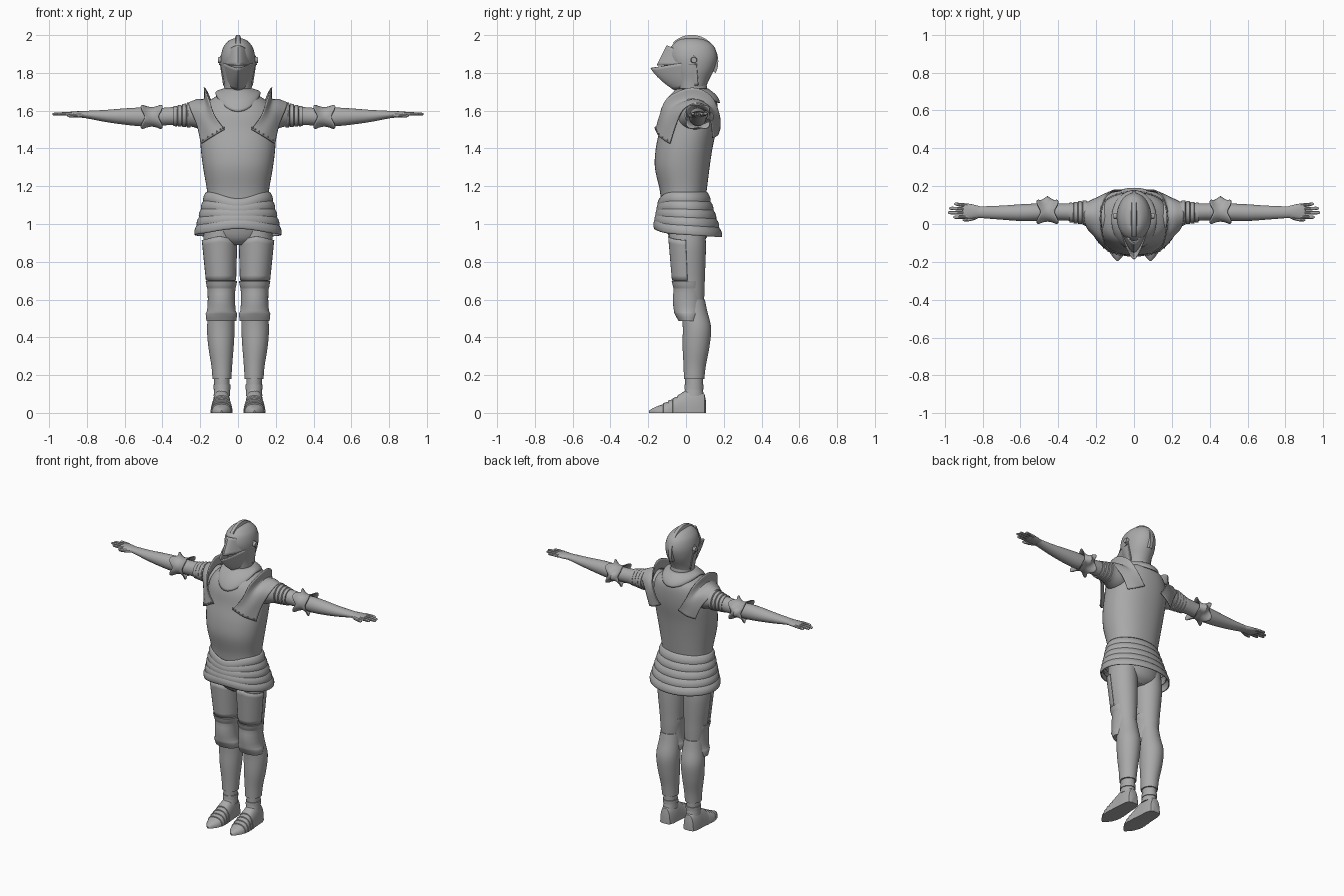
import bpy, bmesh, math
from math import sin, cos, pi

steel = bpy.data.materials.new("steel grey")
steel.diffuse_color = (0.4, 0.4, 0.4, 1)


def finish(name, bm, mirror=False, thick=0, subsurf=0, angle=35):
    bmesh.ops.recalc_face_normals(bm, faces=bm.faces)
    me = bpy.data.meshes.new(name)
    bm.to_mesh(me)
    bm.free()
    me.shade_smooth()
    me.set_sharp_from_angle(angle=math.radians(angle))
    me.materials.append(steel)
    ob = bpy.data.objects.new(name, me)
    bpy.context.collection.objects.link(ob)
    if subsurf:
        ob.modifiers.new("Subdivide", 'SUBSURF').levels = subsurf
        ob.modifiers["Subdivide"].render_levels = subsurf
    if thick:
        m = ob.modifiers.new("Thickness", 'SOLIDIFY')
        m.thickness, m.offset = thick, 0
    if mirror:
        m = ob.modifiers.new("Mirror", 'MIRROR')
        m.use_clip = False
        m.use_mirror_merge = False
    return ob


def sheet(name, f, nu, nv, wrap=False, cap=False, **kw):
    """Grid surface from f(u, v); wrap closes it around u."""
    bm = bmesh.new()
    cols = nu if wrap else nu + 1
    g = [[bm.verts.new(f(i / nu, j / nv)) for i in range(cols)] for j in range(nv + 1)]
    for j in range(nv):
        for i in range(nu):
            k = (i + 1) % cols
            bm.faces.new((g[j][i], g[j][k], g[j + 1][k], g[j + 1][i]))
    if cap:
        bm.faces.new(g[0])
        bm.faces.new(g[-1])
    return finish(name, bm, **kw)


def spline(pts, s):
    """Catmull-Rom through tuples, s in 0..1."""
    n = len(pts) - 1
    i = min(int(s * n), n - 1)
    t = s * n - i
    p = [pts[max(0, min(n, i + k))] for k in (-1, 0, 1, 2)]
    return [0.5 * (2 * b + (c - a) * t + (2 * a - 5 * b + 4 * c - d) * t * t
                   + (3 * b - a - 3 * c + d) * t ** 3) for a, b, c, d in zip(*p)]


def loft(name, rings, axis='z', steps=4, n=36, power=1.0, **kw):
    """Rings (t, centre a, centre b, radius a, radius b) along an axis."""
    def f(u, v):
        t, a, b, ra, rb = spline(rings, v) if steps > 1 else rings[round(v * (len(rings) - 1))]
        c, s = cos(2 * pi * u), sin(2 * pi * u)
        a += ra * math.copysign(abs(c) ** power, c)
        b += rb * math.copysign(abs(s) ** power, s)
        return (a, b, t) if axis == 'z' else (t, a, b)
    return sheet(name, f, n, steps * (len(rings) - 1), wrap=True, cap=True, **kw)


# Torso: breastplate and backplate
loft("breastplate", [(1.13, 0, -.015, .162, .118), (1.19, 0, -.015, .166, .126),
     (1.30, 0, -.02, .185, .145), (1.40, 0, -.01, .197, .15), (1.50, 0, .01, .2, .15),
     (1.58, 0, .02, .195, .148), (1.64, 0, .03, .165, .135), (1.68, 0, .035, .11, .11),
     (1.70, 0, .035, .08, .09)], n=48, power=.9)
loft("hips", [(.89, 0, .01, .07, .06), (.93, 0, .01, .15, .1), (1.03, 0, .005, .17, .12),
     (1.15, 0, -.01, .16, .115)])


# Gorget: neck collar with a drooping front plate
def gorget(u, v):
    c, s = cos(2 * pi * u), sin(2 * pi * u)
    front, back = max(0, -s) ** 1.5, max(0, s) ** 1.5
    z0 = 1.69 - .095 * front - .05 * back
    out = .015 * 4 * v * (1 - v)
    r = lambda a, b: a + (b - a) * v + out
    cy = .022 + .013 * v
    return (r(.115, .072) * c, cy + r(.154, .078) * s, z0 + (1.715 - z0) * v)
sheet("gorget", gorget, 48, 8, wrap=True, thick=.007)
loft("neck", [(1.68, 0, .035, .075, .08), (1.72, 0, .035, .071, .077), (1.76, 0, .03, .07, .075)])

# Fauld: five overlapping skirt lames
for i in range(5):
    def lame(u, v, i=i):
        c, s = cos(2 * pi * u), sin(2 * pi * u)
        k = i + v * 1.15
        bulge = .007 * sin(pi * v)
        z = 1.168 - .043 * i - .054 * v
        z -= (.035 - .014 * i) * max(0, -s) ** 5 + .012 * s * i / 4
        return ((.167 + .0115 * k + bulge) * c,
                -.015 + .005 * k + (.124 + .0102 * k + bulge) * s, z)
    sheet("fauld_lame", lame, 48, 6, wrap=True, thick=.006)

# Helmet skull with comb and visor pivots
loft("helmet_skull", [(1.71, 0, .03, .072, .07), (1.76, 0, .035, .076, .085),
     (1.82, 0, .04, .088, .11), (1.88, 0, .038, .091, .127), (1.93, 0, .036, .08, .118),
     (1.96, 0, .034, .06, .094), (1.978, 0, .03, .036, .06), (1.984, 0, .03, .005, .01)])


def comb(u, v):
    a = math.radians(-25 + 160 * v)
    r = (.105 if abs(u - .5) > .3 else .141)
    x = (u - .5) * .042
    return (x, .03 + r * cos(a), 1.86 + r * sin(a))
sheet("helmet_comb", comb, 4, 24)


def wedge(t, side_y, tip_y, rx, side_z, tip_z, p=1.5):
    """Pointed half ring, t in -1..1, tip at the front."""
    s = sin(t * pi / 2)
    k = 1 - abs(s) ** p
    return (rx * s, side_y + (tip_y - side_y) * k, side_z + (tip_z - side_z) * k)


sheet("visor", lambda u, v: wedge(u * 2 - 1, .05, -.152 + .052 * v, .097 - .004 * v,
      1.842 + .045 * v, 1.84 + .105 * v), 32, 6, thick=.006)
sheet("bevor", lambda u, v: wedge(u * 2 - 1, .055 + .01 * v, -.185 + .125 * v - .055 * v * (1 - v),
      .096 - .02 * v, 1.865 - .13 * v, 1.826 - .116 * v), 32, 8, thick=.006)
bm = bmesh.new()
bmesh.ops.create_cone(bm, cap_ends=True, segments=20, radius1=.018, radius2=.014, depth=.02)
for v in bm.verts:
    v.co = (v.co.z + .097, v.co.x + .042, v.co.y + 1.868)
finish("visor_pivot", bm, mirror=True)

# Pauldron: shoulder plate draped from chest to back, with raised inner flange
inner = [(.07, -.158, 1.50), (.125, -.138, 1.575), (.158, -.095, 1.67), (.178, .03, 1.722),
         (.155, .13, 1.68), (.115, .175, 1.58), (.065, .178, 1.50)]
base = [(.09, -.156, 1.49), (.148, -.118, 1.56), (.168, -.07, 1.625), (.178, .035, 1.662),
        (.165, .12, 1.63), (.135, .166, 1.57), (.085, .174, 1.49)]
middle = [(.14, -.138, 1.46), (.185, -.092, 1.545), (.21, -.04, 1.62), (.215, .045, 1.658),
          (.205, .115, 1.625), (.17, .15, 1.555), (.125, .166, 1.47)]
outer = [(.195, -.085, 1.425), (.215, -.055, 1.52), (.25, -.015, 1.605), (.262, .05, 1.64),
         (.25, .105, 1.61), (.205, .133, 1.54), (.17, .142, 1.455)]
rows = [inner, base, middle, outer]
sheet("pauldron", lambda u, v: spline([spline(r, u) for r in rows], v), 30, 12,
      mirror=True, thick=.007)
bm = bmesh.new()
for k in range(7):
    bmesh.ops.create_icosphere(bm, subdivisions=1, radius=.005)
    p = spline([r[0] for r in rows], .08 + k * .14)
    for v in list(bm.verts)[-12 if k == 0 else -len(bm.verts) // (k + 1):]:
        v.co = (v.co.x + p[0], v.co.y + p[1] - .004, v.co.z + p[2] + .013)
finish("pauldron_rivets", bm, mirror=True)

# Arm: shoulder ball, stepped lames, sleeve and forearm
loft("shoulder", [(.12, .035, 1.575, .08, .07), (.18, .04, 1.575, .085, .077),
     (.24, .05, 1.58, .07, .066), (.27, .058, 1.578, .06, .06)], 'x', mirror=True)
lames = []
for k in range(4):
    x, r = .25 + .024 * k, .064 - .004 * k
    lames += [(x, .06, 1.577 - .002 * k, r - .005, r - .004), (x + .001, .06, 1.577 - .002 * k, r, r + .002),
              (x + .02, .06, 1.577 - .002 * k, r + .001, r + .001)]
loft("arm_lames", lames, 'x', steps=1, mirror=True)
loft("upper_arm", [(.32, .062, 1.572, .048, .05), (.37, .064, 1.57, .045, .047),
     (.46, .064, 1.566, .045, .046), (.52, .062, 1.567, .046, .049), (.6, .06, 1.569, .044, .043),
     (.7, .06, 1.572, .037, .032), (.8, .062, 1.579, .031, .02), (.83, .063, 1.58, .029, .017)],
     'x', mirror=True)


# Elbow cop flaring into lobes at both ends, with a pointed back
def cop(u, v):
    t = 2 * v - 1
    a = 2 * pi * u
    lobe = .5 - .5 * cos(4 * a)
    point = max(0, cos(a)) ** 8 * (1 - abs(t))
    r = .049 + .008 * abs(t) ** 1.5 + .02 * t * t * lobe + .033 * point
    return (.457 + t * (.037 + .02 * lobe), .064 + r * cos(a), 1.567 + r * sin(a))
sheet("elbow_cop", cop, 48, 12, wrap=True, mirror=True, thick=.005)

# Hand: palm, fingers and thumb
loft("palm", [(.81, .063, 1.58, .029, .017), (.85, .066, 1.581, .037, .016),
     (.89, .068, 1.582, .041, .012), (.905, .069, 1.582, .038, .009)], 'x', n=24, mirror=True)
for y0, y1, x1 in ((.038, .036, .955), (.058, .06, .982), (.078, .083, .976), (.098, .106, .95)):
    loft("finger", [(.88, y0, 1.582, .0105, .011), (.92, (y0 + y1) / 2, 1.583, .0095, .0095),
         (x1 - .008, y1, 1.582, .008, .0075), (x1, y1, 1.581, .002, .002)], 'x',
         n=10, mirror=True)
loft("thumb", [(.82, .045, 1.578, .012, .012), (.85, .031, 1.575, .012, .011),
     (.89, .022, 1.573, .009, .009), (.905, .021, 1.572, .002, .002)], 'x', n=10, mirror=True)

# Leg: cuisse, knee poleyn, greave and ankle lames
loft("thigh", [(.58, .088, .025, .062, .07), (.65, .088, .02, .07, .078), (.72, .09, .016, .075, .084),
     (.82, .094, .01, .084, .094), (.9, .097, .008, .087, .097), (1.0, .095, .005, .082, .095)],
     mirror=True)


def cuisse(u, v):
    a = pi * (1.03 + .94 * u)
    k = .7 + .235 * v - .02 * v * abs(cos(a))
    w = .078 + .014 * v
    return (.09 + .008 * v + w * cos(a), .016 - .008 * v + (.088 + .012 * v) * sin(a), k)
sheet("cuisse", cuisse, 24, 8, mirror=True, thick=.005)
loft("poleyn", [(.487, .088, .015, .079, .055), (.525, .088, .01, .083, .07),
     (.54, .088, .01, .076, .074), (.60, .088, .01, .072, .08), (.655, .088, .012, .074, .077),
     (.665, .088, .01, .077, .078), (.697, .088, .005, .083, .081)], steps=2, mirror=True)
loft("greave", [(.6, .088, .04, .06, .06), (.54, .088, .045, .066, .067), (.45, .091, .058, .073, .075),
     (.35, .09, .053, .067, .071), (.25, .086, .046, .055, .059), (.18, .085, .043, .05, .054)],
     mirror=True)
loft("ankle_lames", [(.19, .085, .043, .041, .047), (.15, .085, .043, .041, .047),
     (.149, .085, .043, .045, .05), (.125, .085, .042, .045, .051), (.124, .085, .042, .041, .047),
     (.09, .085, .04, .044, .055)], steps=1, mirror=True)

# Sabaton: flat-soled pointed shoe with stepped toe lames
foot = [(.106, .02, .06), (.098, .036, .1), (.07, .046, .122), (.02, .049, .13), (-.02, .052, .108)]
for k, (y, w, h) in enumerate(((-.045, .056, .092), (-.07, .058, .078), (-.095, .058, .064), (-.12, .054, .052))):
    foot += [(y, w, h), (y - .001, w - .003, h - .006)]
foot += [(-.15, .042, .036), (-.178, .022, .024), (-.195, .004, .012)]


def sabaton(u, v):
    y, w, h = foot[round(v * (len(foot) - 1))]
    c, s = cos(2 * pi * u), sin(2 * pi * u)
    return (.087 + w * math.copysign(abs(c) ** .75, c), y, h * max(0, s) ** .85)
sheet("sabaton", sabaton, 32, len(foot) - 1, wrap=True, cap=True, mirror=True)
